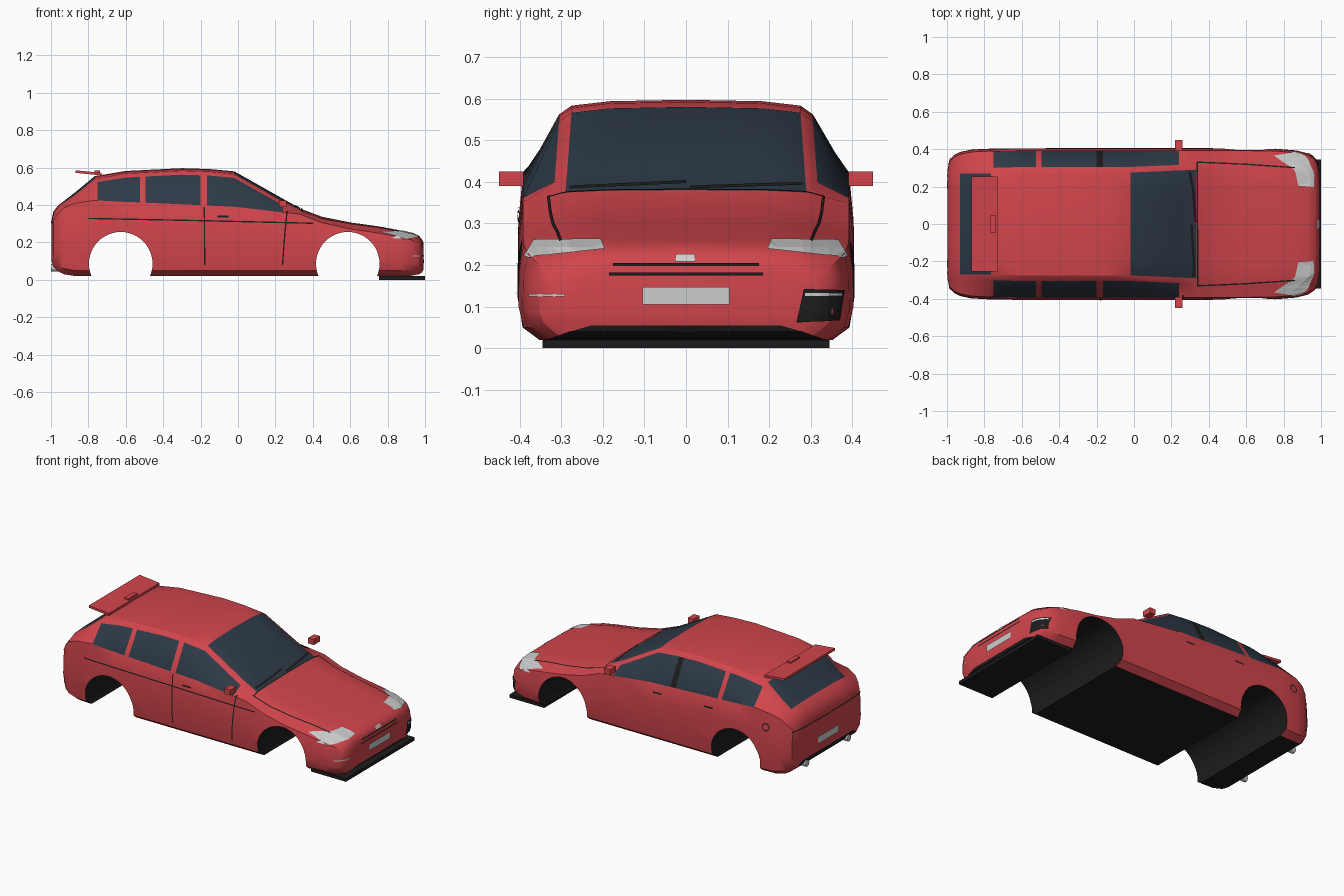
import bpy, bmesh, math
from mathutils import Vector
from mathutils.bvhtree import BVHTree

cube = bpy.data.objects.get("Cube")
if cube:
    bpy.data.objects.remove(cube, do_unlink=True)


def material(name, r, g, b):
    m = bpy.data.materials.new(name)
    m.use_nodes = True
    m.diffuse_color = (r, g, b, 1)
    m.node_tree.nodes["Principled BSDF"].inputs["Base Color"].default_value = (r, g, b, 1)
    return m


RED = material("red paint", .64, .06, .072)
GLASS = material("dark glass", .026, .042, .062)
BLACK = material("black trim", .012, .012, .012)
SILVER = material("silver", .6, .62, .61)


def finish(bm, name, *mats):
    me = bpy.data.meshes.new(name)
    bm.to_mesh(me)
    bm.free()
    ob = bpy.data.objects.new(name, me)
    bpy.context.collection.objects.link(ob)
    for m in mats:
        me.materials.append(m)
    return ob


def box(name, lo, hi, mat, shear=0):
    """Box between two corners; shear raises its rear end."""
    bm = bmesh.new()
    bmesh.ops.create_cube(bm, size=1)
    lo, hi = Vector(lo), Vector(hi)
    for v in bm.verts:
        rear = v.co.x < 0
        v.co = (lo + hi) / 2 + v.co * (hi - lo)
        v.co.z += shear * rear
    return finish(bm, name, mat)


def cylinder(name, centre, radius, depth, axis, mat, sides):
    bm = bmesh.new()
    bmesh.ops.create_cone(bm, cap_ends=True, segments=sides, radius1=radius,
                          radius2=radius, depth=depth)
    turn = Vector((0, 0, 1)).rotation_difference(Vector(axis)).to_matrix()
    for v in bm.verts:
        v.co = turn @ v.co + Vector(centre)
    return finish(bm, name, mat)


def smooth(ob, degrees):
    bpy.ops.object.select_all(action='DESELECT')
    ob.select_set(True)
    bpy.context.view_layer.objects.active = ob
    bpy.ops.object.shade_smooth_by_angle(angle=math.radians(degrees))


# Body stations: x, floor, half width, belt height, roof half width, top
STATIONS = [
    (-.997, .10, .29, .27, .25, .32), (-.987, .07, .345, .32, .29, .365),
    (-.96, .045, .37, .355, .30, .40), (-.93, .03, .385, .385, .30, .422),
    (-.87, .02, .398, .41, .30, .468), (-.765, .02, .403, .425, .30, .555),
    (-.6, .02, .405, .417, .305, .582), (-.3, .02, .405, .404, .305, .597),
    (-.15, .02, .405, .397, .305, .592), (-.02, .02, .405, .391, .305, .58),
    (.335, .02, .405, .35, .32, .38), (.45, .02, .405, .305, .33, .337),
    (.6, .02, .405, .272, .335, .307), (.75, .02, .403, .25, .33, .286),
    (.87, .02, .393, .228, .32, .264), (.93, .022, .378, .212, .31, .252),
    (.968, .03, .352, .19, .295, .235), (.984, .04, .32, .175, .27, .215),
    (.991, .055, .26, .16, .2, .195),
]
WINDOWS = [(-.75, -.525), (-.495, -.2), (-.165, .24)]


def station(x):
    for a, b in zip(STATIONS, STATIONS[1:]):
        if a[0] <= x <= b[0]:
            t = (x - a[0]) / (b[0] - a[0])
            return [p + (q - p) * t for p, q in zip(a, b)]


def section(x):
    x, floor, w, belt, roof, top = station(x)
    drop = min(.035, .5 * (top - belt))
    side = belt - floor
    half = [(0, floor), (.87 * w, floor), (.97 * w, floor + .03),
            (w, floor + .35 * side), (.995 * w, floor + .72 * side), (.968 * w, belt),
            (roof, top - drop), (roof - .03, top - .4 * drop),
            (.6 * roof, top - .1 * drop), (0, top)]
    ring = half + [(-y, z) for y, z in half[-2:0:-1]]
    return [(x, y, z) for y, z in ring]


# Lofted shell with glass chosen by strip and length
bm = bmesh.new()
xs = sorted([s[0] for s in STATIONS] + [x for w in WINDOWS for x in w])
rings = [[bm.verts.new(p) for p in section(x)] for x in xs]
n = len(rings[0])
for a, b in zip(rings, rings[1:]):
    mid = (a[0].co.x + b[0].co.x) / 2
    for j in range(n):
        k = (j + 1) % n
        f = bm.faces.new((a[j], a[k], b[k], b[j]))
        if j in (0, n - 1):
            f.material_index = 2
        elif j in (5, 12):
            if any(lo < mid < hi for lo, hi in WINDOWS):
                f.material_index = 1
            elif j == 5 and -.2 < mid < -.165:
                f.material_index = 2
        elif 7 <= j <= 10 and (-.02 < mid < .335 or -.93 < mid < -.765):
            f.material_index = 1
for ring in (rings[0], rings[-1]):
    for k in range(n // 2):
        corners = [ring[i % n] for i in (k, k + 1, n - k - 1, n - k)]
        bm.faces.new(list(dict.fromkeys(corners)))
bmesh.ops.recalc_face_normals(bm, faces=bm.faces)
body = finish(bm, "body_shell", RED, GLASS, BLACK)

# Wheel tunnels
for x in (-.627, .587):
    cutter = cylinder("wheel_arch_cutter", (x, 0, .086), .17, 1.2, (0, 1, 0), BLACK, 48)
    cutter.hide_render = True
    mod = body.modifiers.new("wheel_arch", 'BOOLEAN')
    mod.object, mod.operation, mod.solver = cutter, 'DIFFERENCE', 'EXACT'
    mod.material_mode = 'TRANSFER'
    bpy.context.view_layer.objects.active = body
    bpy.ops.object.modifier_apply(modifier=mod.name)
    bpy.data.objects.remove(cutter, do_unlink=True)
smooth(body, 28)

bm = bmesh.new()
bm.from_mesh(body.data)
TREE = BVHTree.FromBMesh(bm)
bm.free()
SIDES = {
    "front": (Vector((1, 0, 0)), lambda u, v: Vector((0, u, v))),
    "rear": (Vector((-1, 0, 0)), lambda u, v: Vector((0, u, v))),
    "left": (Vector((0, 1, 0)), lambda u, v: Vector((u, 0, v))),
    "right": (Vector((0, -1, 0)), lambda u, v: Vector((u, 0, v))),
    "top": (Vector((0, 0, 1)), lambda u, v: Vector((u, v, 0))),
}


def plate(name, side, mat, *polygons, lift=.004):
    """Thin sheet: flat outlines draped onto the body from one side."""
    out, place = SIDES[side]
    bm = bmesh.new()
    for poly in polygons:
        bm.faces.new([bm.verts.new((u, v, 0)) for u, v in poly])
    for i in range(-50, 51):
        for axis in ((1, 0, 0), (0, 1, 0)):
            bmesh.ops.bisect_plane(bm, geom=bm.verts[:] + bm.edges[:] + bm.faces[:],
                                   plane_co=Vector(axis) * i * .02, plane_no=axis)
    bmesh.ops.triangulate(bm, faces=bm.faces)
    missed = []
    for v in bm.verts:
        hit, normal, _, _ = TREE.ray_cast(place(v.co.x, v.co.y) + out * 3, -out)
        if hit is None:
            missed.append(v)
        else:
            v.co = hit + normal * lift
    bmesh.ops.delete(bm, geom=missed, context='VERTS')
    bm.normal_update()
    bmesh.ops.reverse_faces(bm, faces=[f for f in bm.faces if f.normal.dot(out) < 0])
    return finish(bm, name, mat)


def rect(u0, v0, u1, v1):
    return [(u0, v0), (u1, v0), (u1, v1), (u0, v1)]


def seam(name, side, points, width=.007, mat=BLACK):
    quads = []
    for a, b in zip(points, points[1:]):
        a, b = Vector(a), Vector(b)
        off = (b - a).orthogonal().normalized() * width / 2
        quads.append([a + off, b + off, b - off, a - off])
    return plate(name, side, mat, *quads)


# Lamps, bonnet seams, wipers and mirrors on both sides
for s, label in ((1, "left"), (-1, "right")):
    lamp = [(.195, .236), (.205, .26), (.365, .258), (.387, .222), (.375, .217)]
    plate(label + "_headlight", "front", SILVER, [(s * y, z) for y, z in lamp])
    seam(label + "_bonnet_seam", "top", [(.335, s * .33), (.6, s * .318), (.86, s * .3)])
    box(label + "_mirror", (.22, s * .42 - .03, .39), (.26, s * .42 + .03, .425), RED)
    smooth(cylinder(label + "_exhaust", (-.96, s * .21, .065), .02, .08, (1, 0, 0),
                    SILVER, 16), 40)
seam("bonnet_rear_seam", "top", [(.34, -.33), (.337, .33)])
seam("right_wiper", "front", [(-.28, .384), (0, .397)])
seam("left_wiper", "front", [(.01, .384), (.28, .393)])

# Nose details
plate("front_number_plate", "front", SILVER, rect(-.105, .105, .105, .147), lift=.006)
plate("nose_panel", "front", SILVER, rect(-.025, .207, .022, .224))
seam("upper_grille_line", "front", [(-.175, .2), (.175, .2)])
seam("lower_grille_line", "front", [(-.185, .178), (.185, .178)])
plate("fog_vent", "front", BLACK, [(.265, .062), (.367, .068), (.378, .14), (.283, .142)])
plate("left_fog_strip", "front", SILVER, rect(.285, .125, .37, .133), lift=.007)
plate("right_fog_strip", "front", SILVER, rect(-.375, .124, -.29, .13))
box("front_splitter", (.755, -.345, 0), (1, .345, .02), BLACK)

# Side details
seam("waist_seam", "right", [(-.8, .328), (-.2, .316), (.4, .302)])
seam("door_split_seam", "right", [(-.18, .39), (-.178, .08)])
seam("front_door_seam", "right", [(.262, .365), (.25, .24), (.238, .08)])
plate("right_door_handle", "right", BLACK, rect(-.11, .333, -.05, .343))
plate("left_door_handles", "left", BLACK, rect(-.11, .333, -.05, .343),
      rect(-.47, .34, -.41, .35))
ring = [(-.84 + .022 * math.cos(a), .325 + .022 * math.sin(a))
        for a in (math.tau * i / 16 for i in range(17))]
seam("fuel_cap_ring", "left", ring)

# Tail details
seam("tailgate_seam", "rear", [(-.34, .308), (0, .304), (.34, .308)])
plate("rear_number_plate", "rear", SILVER, rect(-.105, .15, .105, .195), lift=.006)
box("roof_spoiler", (-.87, -.255, .558), (-.73, .255, .572), RED, shear=.014)
box("brake_light_housing", (-.768, -.045, .565), (-.738, .045, .584), RED)
